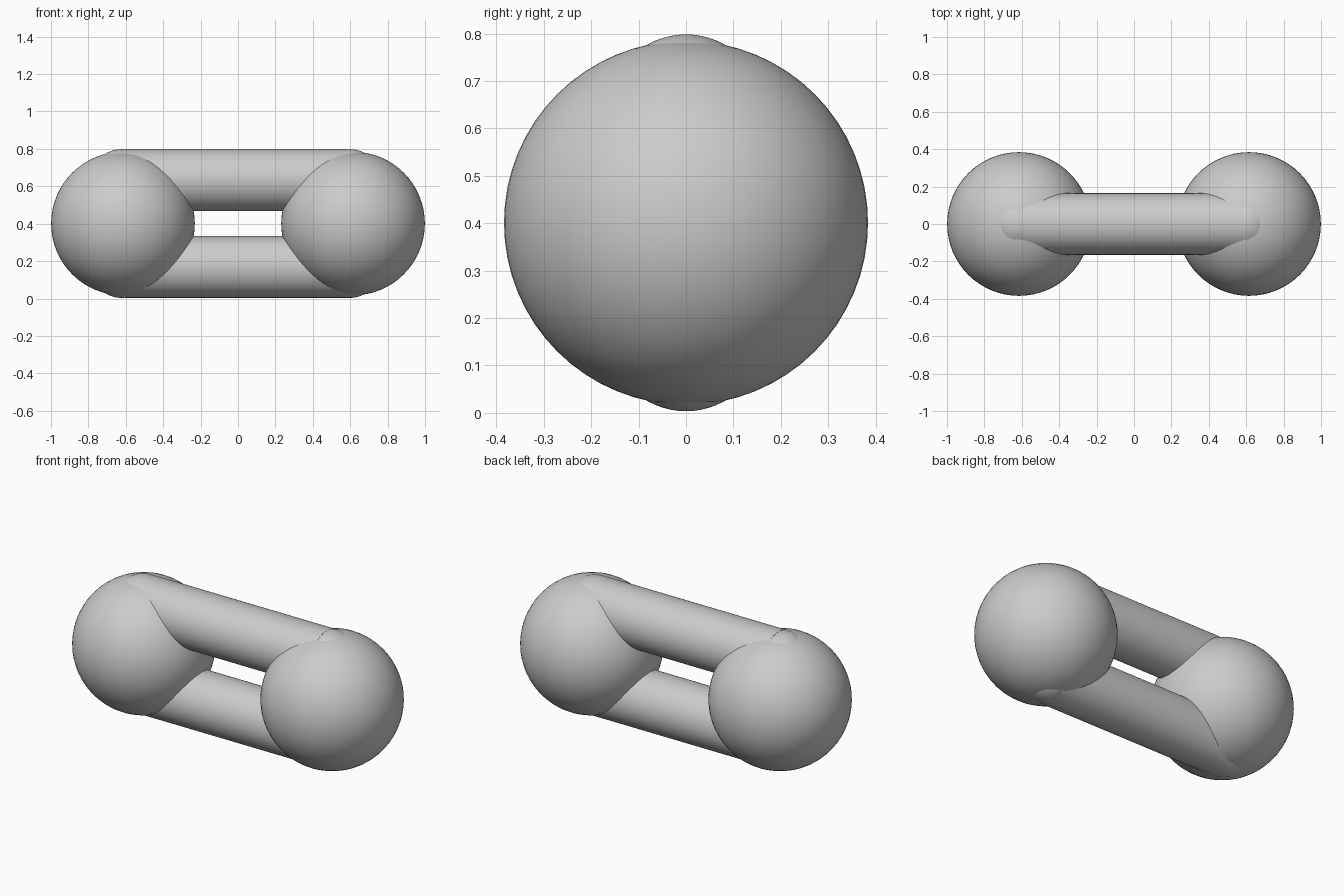
import bpy
import math

cube = bpy.data.objects.get("Cube")
if cube:
    bpy.data.objects.remove(cube, do_unlink=True)

MID_Z = 0.401        # height of the centre line
BALL_R = 0.384       # large end balls
BALL_X = 0.615
BAR_R = 0.165        # two parallel bars
BAR_DZ = 0.2325
BAR_X = -0.0125      # bars sit slightly off centre
BAR_LEN = 1.185
CAP_X = 0.61         # rounded bar ends

grey = bpy.data.materials.new("light grey")
grey.use_nodes = True
colour = (0.6, 0.6, 0.6, 1.0)
grey.diffuse_color = colour
grey.node_tree.nodes["Principled BSDF"].inputs["Base Color"].default_value = colour


def finish(name):
    """Name, colour and smooth the part just added."""
    part = bpy.context.object
    part.name = name
    part.data.materials.append(grey)
    bpy.ops.object.shade_smooth_by_angle(angle=math.radians(40))


def ball(name, radius, x, z):
    bpy.ops.mesh.primitive_uv_sphere_add(
        segments=64, ring_count=32, radius=radius, location=(x, 0, z))
    finish(name)


# Large end balls
for side, sx in (("left", 1), ("right", -1)):
    ball(side + "_ball", BALL_R, sx * BALL_X, MID_Z)

# Upper and lower bars with rounded ends sunk into the balls
for level, sz in (("upper", 1), ("lower", -1)):
    z = MID_Z + sz * BAR_DZ
    bpy.ops.mesh.primitive_cylinder_add(
        vertices=64, radius=BAR_R, depth=BAR_LEN,
        location=(BAR_X, 0, z), rotation=(0, math.pi / 2, 0))
    finish(level + "_bar")
    for side, sx in (("left", 1), ("right", -1)):
        ball(f"{level}_bar_{side}_end", BAR_R, BAR_X + sx * CAP_X, z)
